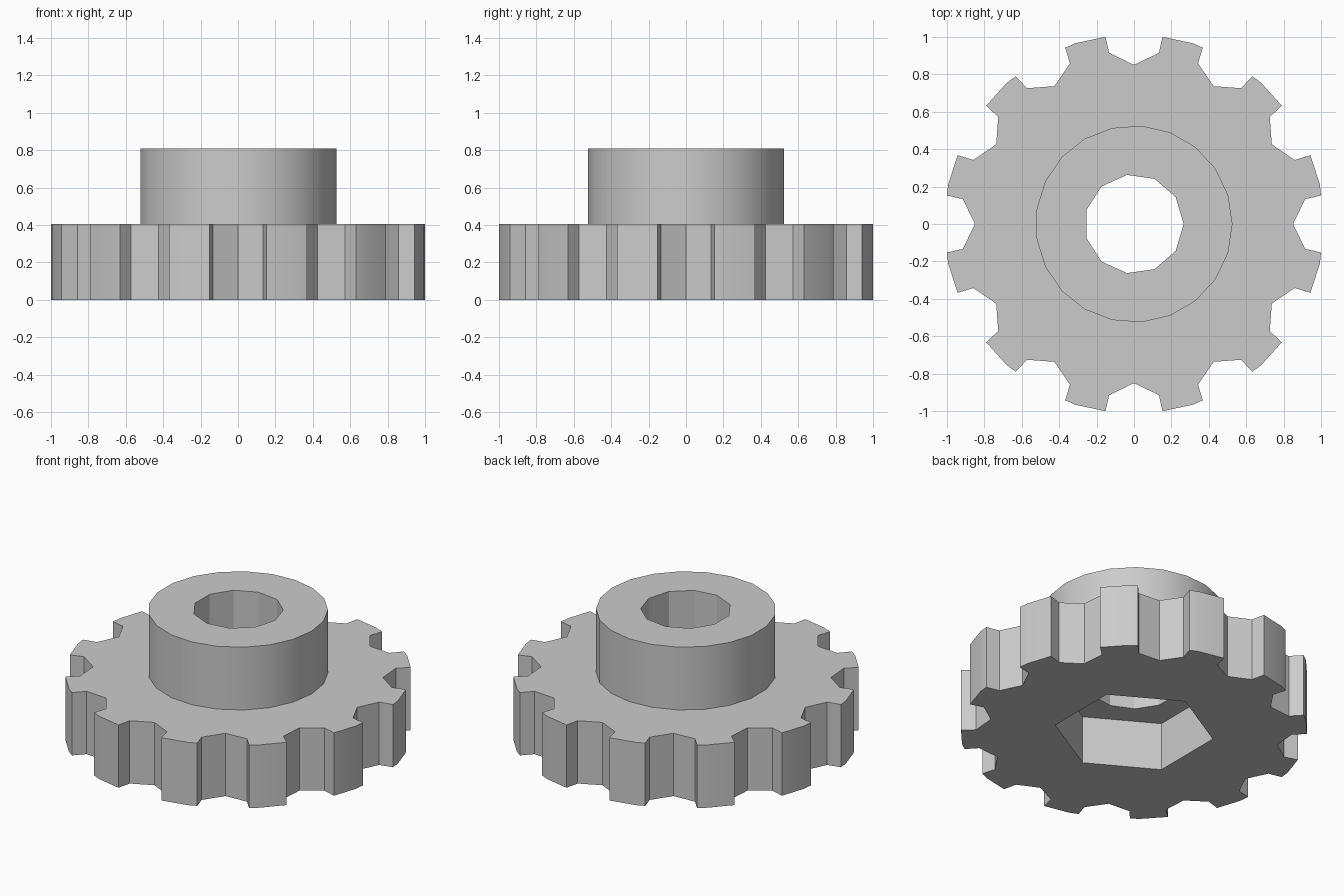
import bpy
import math

default_cube = bpy.data.objects.get("Cube")
if default_cube:
    bpy.data.objects.remove(default_cube, do_unlink=True)

GEAR_TOP = 0.405
HUB_TOP = 0.81
POCKET_DEPTH = 0.31

steel = bpy.data.materials.new("light grey")
steel.use_nodes = True
grey = (0.6, 0.6, 0.6, 1)
steel.diffuse_color = grey
steel.node_tree.nodes["Principled BSDF"].inputs["Base Color"].default_value = grey


def prism(name, sides, radius, bottom, top, turn=0.0, x=0.0, y=0.0):
    """Upright prism whose first corner points along the turn angle."""
    ring = [(x + radius * math.cos(turn + math.tau * i / sides),
             y + radius * math.sin(turn + math.tau * i / sides)) for i in range(sides)]
    verts = [(px, py, z) for z in (bottom, top) for px, py in ring]
    faces = [tuple(reversed(range(sides))), tuple(range(sides, 2 * sides))]
    for i in range(sides):
        j = (i + 1) % sides
        faces.append((i, j, j + sides, i + sides))
    mesh = bpy.data.meshes.new(name)
    mesh.from_pydata(verts, [], faces)
    mesh.materials.append(steel)
    obj = bpy.data.objects.new(name, mesh)
    bpy.context.collection.objects.link(obj)
    return obj


def combine(target, tool, operation):
    """Apply a boolean and discard the tool."""
    mod = target.modifiers.new(operation, "BOOLEAN")
    mod.operation = operation
    mod.solver = "EXACT"
    mod.object = tool
    bpy.ops.object.select_all(action="DESELECT")
    bpy.context.view_layer.objects.active = target
    target.select_set(True)
    bpy.ops.object.modifier_apply(modifier=mod.name)
    bpy.data.objects.remove(tool, do_unlink=True)


# Toothed wheel with its raised collar
gear = prism("gear_with_hub", 30, 1.015, 0, GEAR_TOP)
hub = prism("hub", 21, 0.526, GEAR_TOP - 0.05, HUB_TOP)
combine(gear, hub, "UNION")

# Twelve notches between the teeth
for k in range(12):
    a = math.tau * k / 12
    notch = prism("notch_cutter", 7, 0.17, -0.1, GEAR_TOP + 0.1, a + math.pi,
                  1.02 * math.cos(a), 1.02 * math.sin(a))
    combine(gear, notch, "DIFFERENCE")

# Hexagonal nut pocket underneath and the round bore through the collar
combine(gear, prism("pocket_cutter", 6, 0.467, -0.1, POCKET_DEPTH, math.pi / 2), "DIFFERENCE")
combine(gear, prism("bore_cutter", 11, 0.265, -0.2, HUB_TOP + 0.1), "DIFFERENCE")

bpy.ops.object.shade_smooth_by_angle(angle=math.radians(30))
